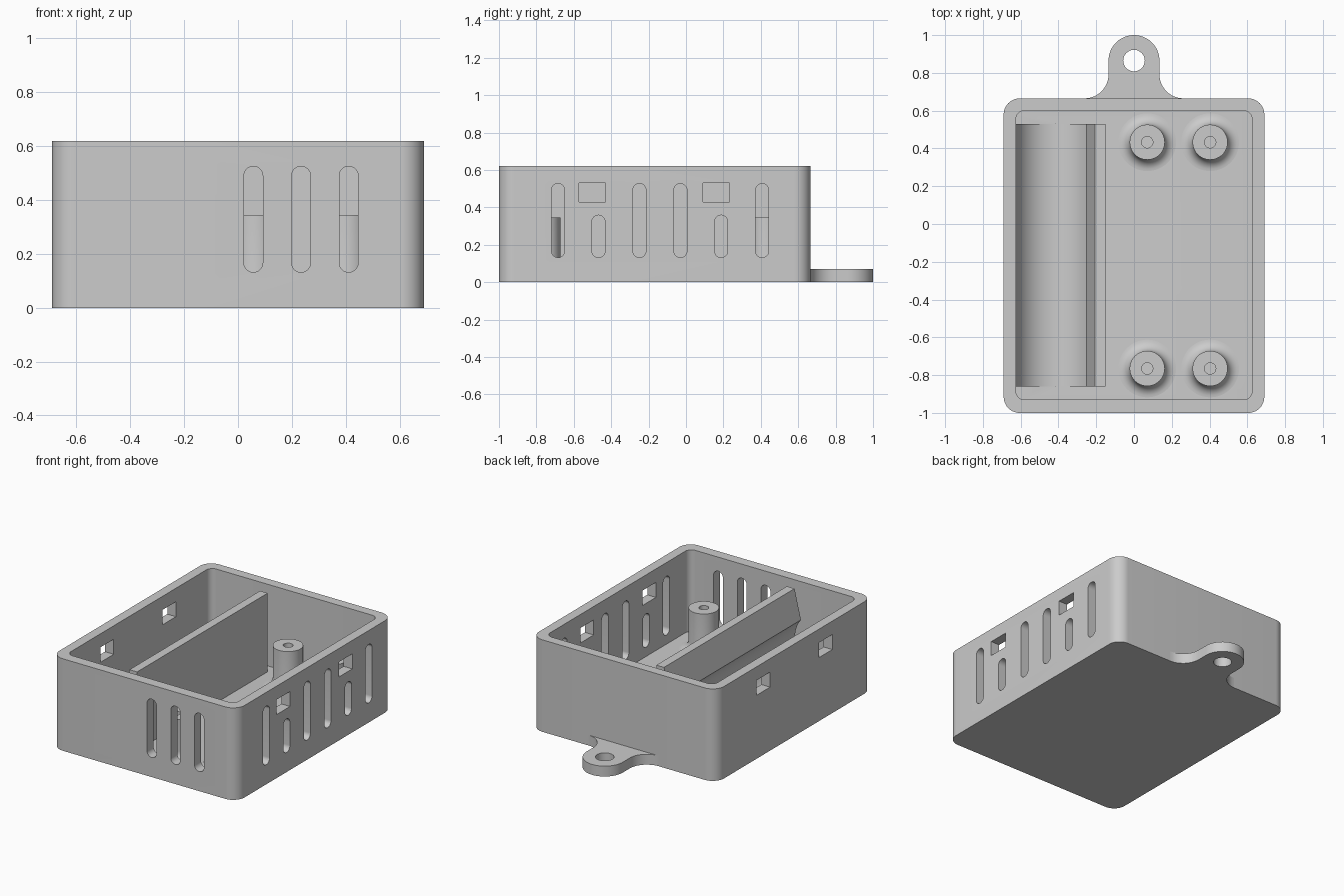
import bpy, bmesh
from math import sin, cos, pi, radians, acos
from mathutils import Matrix

if "Cube" in bpy.data.objects:
    bpy.data.objects.remove(bpy.data.objects["Cube"])

grey = bpy.data.materials.new("plain grey")
grey.use_nodes = True
grey.diffuse_color = (0.6, 0.6, 0.6, 1)
grey.node_tree.nodes["Principled BSDF"].inputs["Base Color"].default_value = (0.6, 0.6, 0.6, 1)

FLOOR, TOP = 0.07, 0.62
# Matrices that turn a flat profile (u, v, depth) toward each axis
ALONG_Z = Matrix.Identity(4)
ALONG_Y = Matrix(((1, 0, 0, 0), (0, 0, 1, 0), (0, 1, 0, 0), (0, 0, 0, 1)))
ALONG_X = Matrix(((0, 0, 1, 0), (1, 0, 0, 0), (0, 1, 0, 0), (0, 0, 0, 1)))


def arc(cx, cy, r, start, end, steps=12):
    """Points on an arc, angles in degrees."""
    angles = [radians(start + (end - start) * i / steps) for i in range(steps + 1)]
    return [(cx + r * cos(a), cy + r * sin(a)) for a in angles]


def rounded(u0, u1, v0, v1, r):
    """Rounded rectangle outline."""
    return (arc(u1 - r, v1 - r, r, 0, 90) + arc(u0 + r, v1 - r, r, 90, 180)
            + arc(u0 + r, v0 + r, r, 180, 270) + arc(u1 - r, v0 + r, r, 270, 360))


def add_prism(bm, points, low, high, turn=ALONG_Z):
    verts = [bm.verts.new(turn @ Matrix.Translation((u, v, low)).translation) for u, v in points]
    face = bm.faces.new(verts)
    shift = turn.to_3x3() @ Matrix.Translation((0, 0, high - low)).translation
    moved = bmesh.ops.extrude_face_region(bm, geom=[face], use_keep_orig=True)["geom"]
    bmesh.ops.translate(bm, vec=shift, verts=[g for g in moved if isinstance(g, bmesh.types.BMVert)])


def finish(name, bm):
    bmesh.ops.remove_doubles(bm, verts=bm.verts, dist=1e-5)
    bmesh.ops.recalc_face_normals(bm, faces=bm.faces)
    mesh = bpy.data.meshes.new(name)
    bm.to_mesh(mesh)
    bm.free()
    mesh.materials.append(grey)
    obj = bpy.data.objects.new(name, mesh)
    bpy.context.collection.objects.link(obj)
    return obj


def prism(name, *args):
    bm = bmesh.new()
    add_prism(bm, *args)
    return finish(name, bm)


def activate(obj):
    bpy.ops.object.select_all(action="DESELECT")
    obj.select_set(True)
    bpy.context.view_layer.objects.active = obj


def cut(obj, cutter):
    mod = obj.modifiers.new("cut", "BOOLEAN")
    mod.operation, mod.solver, mod.object = "DIFFERENCE", "EXACT", cutter
    activate(obj)
    bpy.ops.object.modifier_apply(modifier=mod.name)
    bpy.data.objects.remove(cutter)


# Open box with rounded corners
box = prism("box", rounded(-0.69, 0.69, -1, 0.665, 0.085), 0, TOP)
cut(box, prism("cavity_cutter", rounded(-0.625, 0.625, -0.93, 0.6, 0.045), FLOOR, 1))

# Ventilation slots in the front and right walls, latch windows in both side walls
bm = bmesh.new()
for x in (0.057, 0.234, 0.411):
    add_prism(bm, rounded(x - 0.035, x + 0.035, 0.132, 0.525, 0.0349), -1.1, -0.9, ALONG_Y)
slots = [(y, 0.527) for y in (-0.684, -0.249, -0.03, 0.407)] + [(y, 0.358) for y in (-0.468, 0.188)]
for y, top in slots:
    add_prism(bm, rounded(y - 0.035, y + 0.035, 0.132, top, 0.0349), 0.6, 0.8, ALONG_X)
for y in (-0.502, 0.161):
    window = [(y - 0.071, 0.428), (y + 0.071, 0.428), (y + 0.071, 0.529), (y - 0.071, 0.529)]
    add_prism(bm, window, 0.6, 0.8, ALONG_X)
    add_prism(bm, window, -0.8, -0.6, ALONG_X)
cut(box, finish("openings_cutter", bm))

# Battery cradle: round trough with an overhanging lip on its divider wall
MID, AXIS, R = -0.42, 0.272, 0.21
BACK, FRONT = 0.53, -0.86
cut(box, prism("trough_cutter", arc(MID, AXIS - 0.002, R, -120, -60), FRONT, BACK, ALONG_Y))
lip = acos(0.165 / R) * 180 / pi
cradle_profile = [(-0.66, 0.04), (-0.15, 0.04), (-0.15, 0.6), (-0.207, 0.6)]
cradle_profile += arc(MID, AXIS, R, lip, -180, 48) + [(-0.66, AXIS)]
cradle = prism("battery_cradle", cradle_profile, FRONT, BACK, ALONG_Y)

# Screw posts with a flared foot and a pilot hole
post_profile = [(0.03, 0.05), (0.03, 0.345), (0.093, 0.345)]
post_profile += arc(0.153, 0.13, 0.06, 180, 270, 8) + [(0.153, 0.05)]
posts = []
for x, side in ((0.07, "inner"), (0.403, "outer")):
    for y, end in ((-0.765, "front"), (0.433, "back")):
        bm = bmesh.new()
        ring = [bm.verts.new((r, 0, z)) for r, z in post_profile]
        edges = [bm.edges.new((ring[i - 1], ring[i])) for i in range(len(ring))]
        bmesh.ops.spin(bm, geom=ring + edges, cent=(0, 0, 0), axis=(0, 0, 1),
                       angle=2 * pi, steps=48, use_merge=True)
        post = finish(f"{end}_{side}_screw_post", bm)
        post.location = (x, y, 0)
        posts.append(post)

# Hanging tab with a round eye
half = arc(0.262, 0.792, 0.127, 270, 180) + arc(0, 0.865, 0.135, 0, 90, 16)
outline = [(0.262, 0.655)] + half + [(-x, y) for x, y in reversed(half[:-1])] + [(-0.262, 0.655)]
tab = prism("hanging_tab", outline, 0, FLOOR)
cut(tab, prism("eye_cutter", arc(0, 0.865, 0.057, 0, 360, 32)[:-1], -0.1, 0.2))

for part in [box, cradle, tab] + posts:
    activate(part)
    bpy.ops.object.shade_smooth_by_angle(angle=radians(30))
